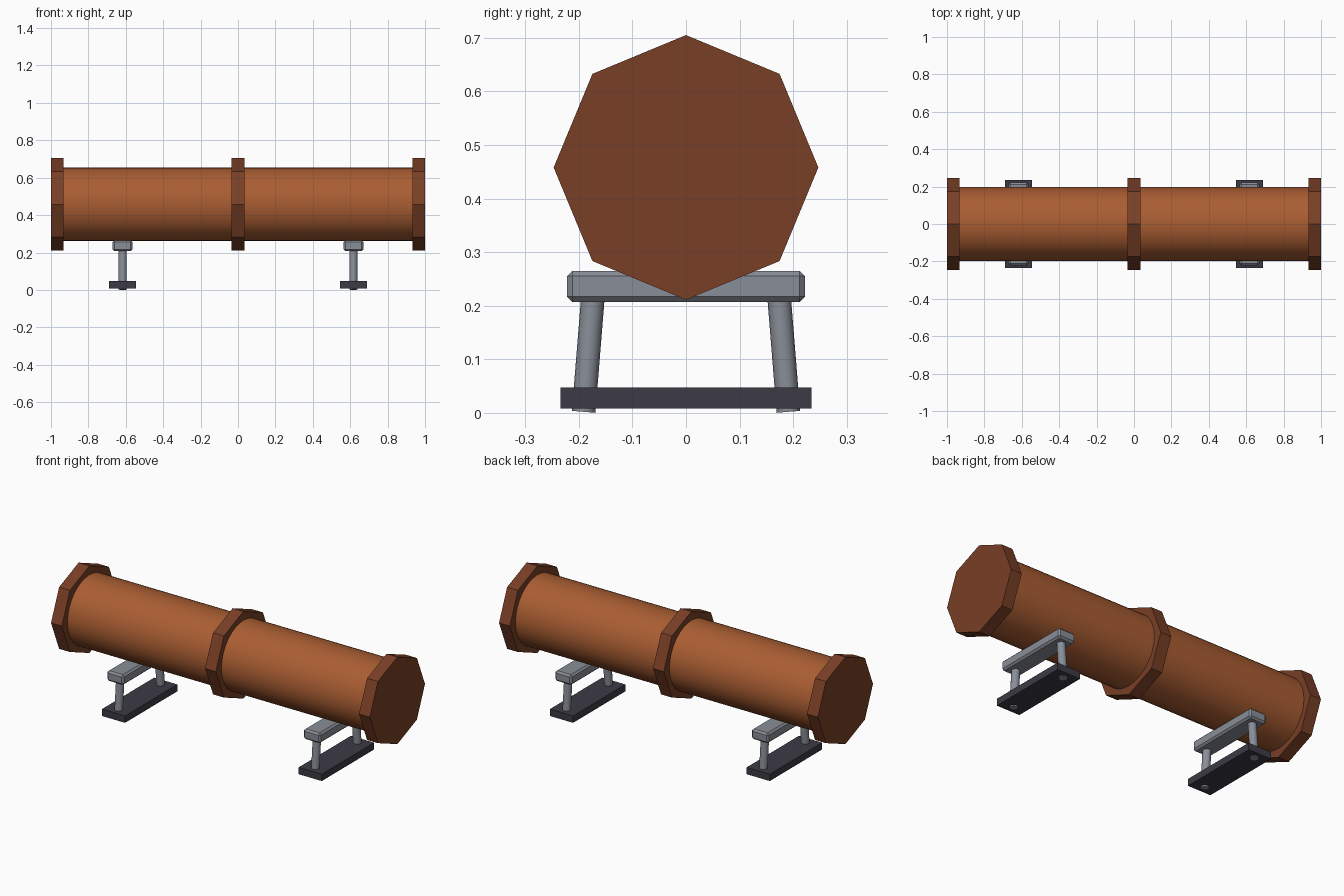
import bpy
import math
from mathutils import Vector

if "Cube" in bpy.data.objects:
    bpy.data.objects.remove(bpy.data.objects["Cube"])

AXIS_Z = 0.458


def material(name, rgb):
    mat = bpy.data.materials.new(name)
    mat.use_nodes = True
    mat.diffuse_color = (*rgb, 1)
    bsdf = mat.node_tree.nodes["Principled BSDF"]
    bsdf.inputs["Base Color"].default_value = (*rgb, 1)
    bsdf.inputs["Roughness"].default_value = 0.6
    return mat


rust = material("rust orange", (0.40, 0.11, 0.032))
brown = material("dark brown", (0.19, 0.05, 0.019))
grey = material("steel grey", (0.25, 0.27, 0.31))
dark = material("dark slate", (0.045, 0.042, 0.06))


def rod(name, start, end, radius, sides, mat, smooth=True):
    """Cylinder between two points."""
    start, end = Vector(start), Vector(end)
    axis = end - start
    bpy.ops.mesh.primitive_cylinder_add(
        vertices=sides, radius=radius, depth=axis.length,
        location=(start + end) / 2,
        rotation=axis.to_track_quat("Z", "Y").to_euler())
    obj = bpy.context.object
    obj.name = name
    obj.data.materials.append(mat)
    if smooth:
        bpy.ops.object.shade_smooth_by_angle(angle=math.radians(40))
    return obj


def box(name, centre, size, mat, bevel=0):
    bpy.ops.mesh.primitive_cube_add(size=1, location=centre)
    obj = bpy.context.object
    obj.name = name
    obj.scale = size
    bpy.ops.object.transform_apply(location=False, rotation=False, scale=True)
    obj.data.materials.append(mat)
    if bevel:
        mod = obj.modifiers.new("chamfer", "BEVEL")
        mod.width = bevel
        mod.segments = 1
    return obj


# Pipe body
rod("pipe", (-0.97, 0, AXIS_Z), (0.97, 0, AXIS_Z), 0.197, 32, rust)

# Octagonal flanges at both ends and the middle
for name, x in (("right_flange", -0.966), ("middle_flange", 0), ("left_flange", 0.966)):
    rod(name, (x - 0.034, 0, AXIS_Z), (x + 0.034, 0, AXIS_Z), 0.247, 8, brown, smooth=False)

# Two support stands with splayed legs
for side, x in (("right", -0.617), ("left", 0.617)):
    box(side + "_base_plate", (x, 0, 0.0275), (0.145, 0.468, 0.039), dark)
    box(side + "_cradle_beam", (x, 0, 0.236), (0.106, 0.444, 0.058), grey, bevel=0.01)
    for end, s in (("front", -1), ("back", 1)):
        rod(f"{side}_{end}_leg", (x, s * 0.191, 0.002), (x, s * 0.173, 0.225),
            0.022, 16, grey)
